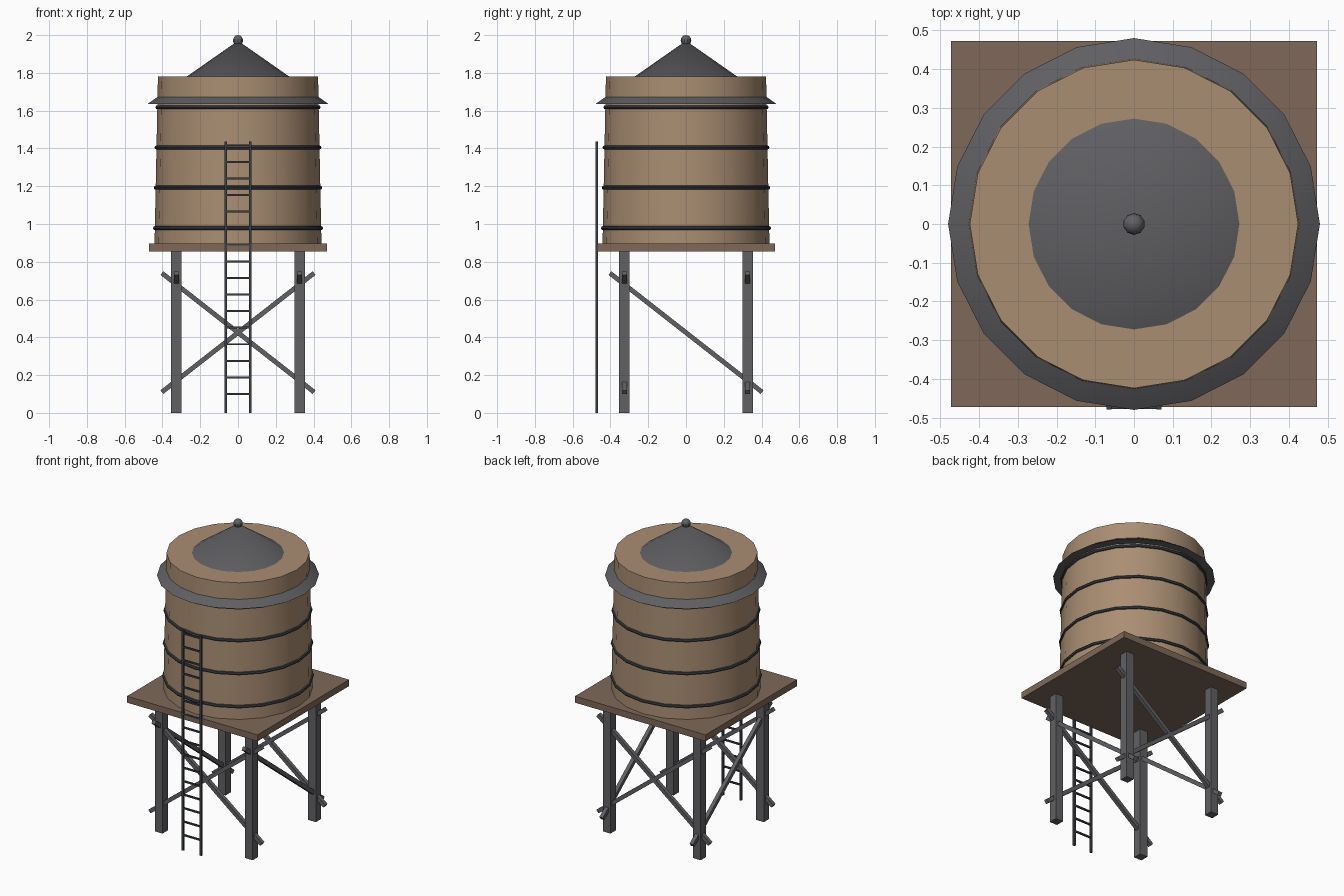
import bpy, math
from mathutils import Vector

if "Cube" in bpy.data.objects:
    bpy.data.objects.remove(bpy.data.objects["Cube"])


def material(name, rgb):
    m = bpy.data.materials.new(name)
    m.diffuse_color = (*rgb, 1)
    m.use_nodes = True
    m.node_tree.nodes["Principled BSDF"].inputs["Base Color"].default_value = m.diffuse_color
    return m


WOOD = material("tan wood", (0.40, 0.27, 0.17))
DECK = material("dark brown wood", (0.21, 0.14, 0.10))
STEEL = material("grey steel", (0.12, 0.12, 0.13))
ROOF = material("roof grey", (0.115, 0.115, 0.125))
IRON = material("dark iron", (0.045, 0.05, 0.057))


def finish(name, mat, smooth=False):
    ob = bpy.context.object
    ob.name = name
    ob.data.materials.append(mat)
    if smooth:
        bpy.ops.object.shade_smooth_by_angle(angle=math.radians(30))
    return ob


def box(name, loc, size, mat):
    bpy.ops.mesh.primitive_cube_add(size=1, location=loc)
    ob = finish(name, mat)
    for v in ob.data.vertices:
        v.co = Vector(a * b for a, b in zip(v.co, size))
    return ob


def beam(name, a, b, t, mat):
    a, b = Vector(a), Vector(b)
    ob = box(name, (a + b) / 2, (t, t, (b - a).length), mat)
    d = b - a
    # tilt within the vertical plane so the section stays square to it
    ob.rotation_euler = ((0, math.atan2(d.x, d.z), 0) if abs(d.x) > abs(d.y)
                         else (-math.atan2(d.y, d.z), 0, 0))


def frustum(name, r1, r2, z1, z2, mat):
    bpy.ops.mesh.primitive_cone_add(vertices=20, radius1=r1, radius2=r2, depth=z2 - z1,
                                    location=(0, 0, (z1 + z2) / 2))
    return finish(name, mat, True)


# Legs
L = 0.326
for sx in (-1, 1):
    for sy in (-1, 1):
        box("leg", (sx * L, sy * L, 0.43), (0.055, 0.055, 0.86), STEEL)

# Cross braces: full X on front and back, one diagonal on each side
E, HI, LO = 0.403, 0.74, 0.11
for s in (-1, 1):
    for d in (-1, 1):
        beam("cross_brace", (-d * E, s * L, HI), (d * E, s * L, LO), 0.025, STEEL)
    beam("side_brace", (s * L, -E, HI), (s * L, E, LO), 0.025, STEEL)

# Platform
box("platform", (0, 0, 0.875), (0.944, 0.944, 0.042), DECK)

# Tank and hoops
Z1, Z2, R1, R2 = 0.89, 1.78, 0.442, 0.424
frustum("tank", R1, R2, Z1, Z2, WOOD)
for z in (0.978, 1.192, 1.405, 1.618):
    r = R1 + (R2 - R1) * (z - Z1) / (Z2 - Z1)
    bpy.ops.mesh.primitive_torus_add(major_segments=20, minor_segments=8, major_radius=r - 0.001,
                                     minor_radius=0.011, location=(0, 0, z))
    finish("hoop", IRON, True)

# Conical roof (pokes through the tank top) and finial
frustum("roof", 0.48, 0, 1.635, 1.97, ROOF)
bpy.ops.mesh.primitive_uv_sphere_add(segments=10, ring_count=8, radius=0.028,
                                     location=(0, 0, 1.972))
finish("finial", STEEL, True)

# Ladder
LY = -0.473
for s in (-1, 1):
    box("ladder_rail", (s * 0.065, LY, 0.718), (0.013, 0.013, 1.436), IRON)
for i in range(16):
    box("ladder_rung", (0, LY, 0.1 + 0.0878 * i), (0.13, 0.01, 0.01), IRON)
